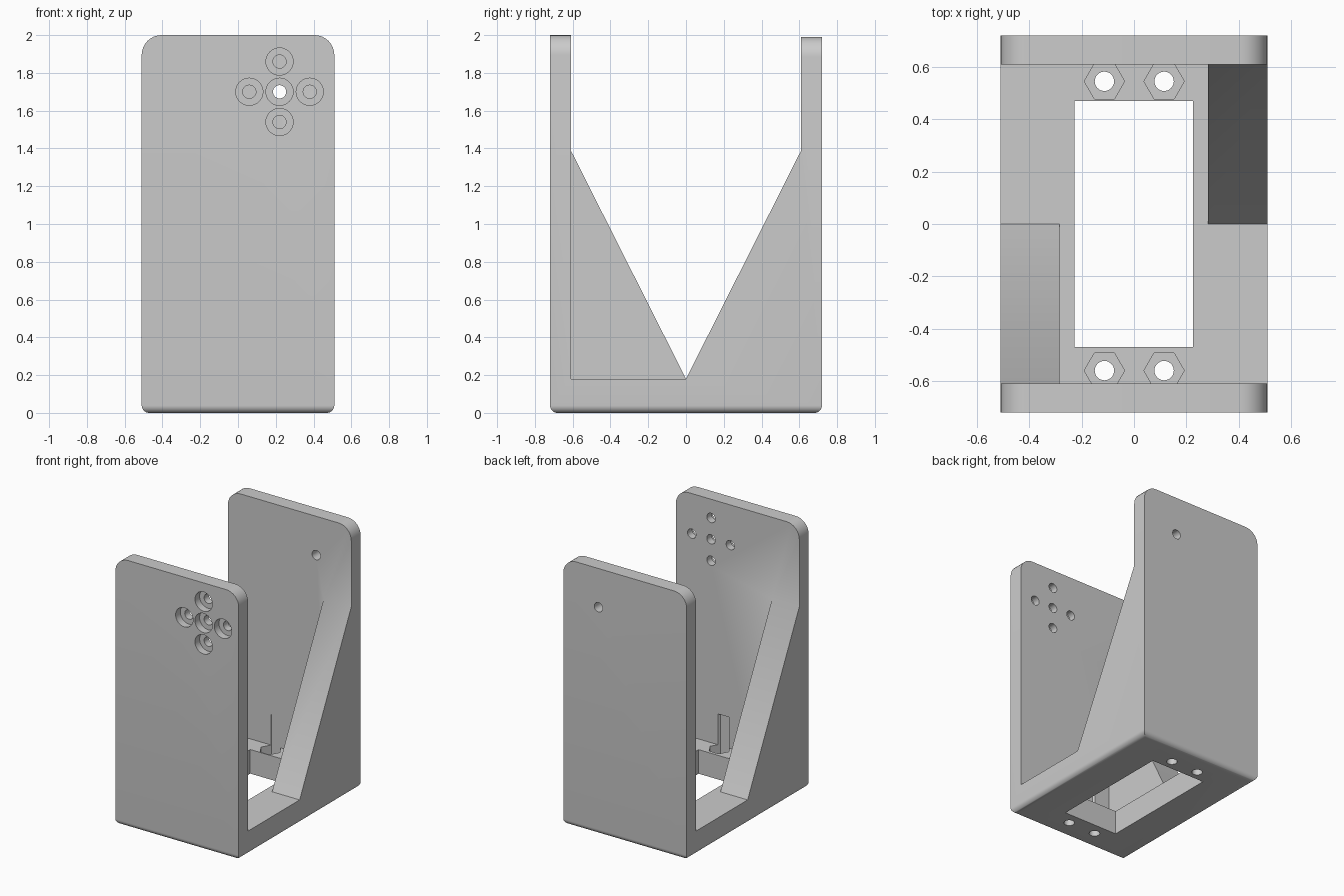
import bpy, bmesh, math
from mathutils import Matrix, Vector

cube = bpy.data.objects.get("Cube")
if cube:
    bpy.data.objects.remove(cube, do_unlink=True)

grey = bpy.data.materials.new("plain grey")
grey.use_nodes = True
grey.diffuse_color = (0.6, 0.6, 0.6, 1)
grey.node_tree.nodes["Principled BSDF"].inputs["Base Color"].default_value = (0.6, 0.6, 0.6, 1)

HALF_X, HALF_Y, INNER_Y, FLOOR = 0.51, 0.72, 0.61, 0.18


def add_object(name, bm):
    bmesh.ops.recalc_face_normals(bm, faces=bm.faces)
    mesh = bpy.data.meshes.new(name)
    bm.to_mesh(mesh)
    bm.free()
    mesh.materials.append(grey)
    obj = bpy.data.objects.new(name, mesh)
    bpy.context.collection.objects.link(obj)
    return obj


def extrude_side(profile, x0, x1):
    """Extrude a (y, z) outline along x."""
    bm = bmesh.new()
    face = bm.faces.new([bm.verts.new((x0, y, z)) for y, z in profile])
    moved = bmesh.ops.extrude_face_region(bm, geom=[face])["geom"]
    verts = [v for v in moved if isinstance(v, bmesh.types.BMVert)]
    bmesh.ops.translate(bm, verts=verts, vec=(x1 - x0, 0, 0))
    return bm


def prism(sides, radius, start, end):
    """Cylinder or hexagon between two points."""
    start, end = Vector(start), Vector(end)
    axis = end - start
    bm = bmesh.new()
    turn = axis.to_track_quat("Z", "Y").to_matrix().to_4x4()
    bmesh.ops.create_cone(bm, cap_ends=True, segments=sides, radius1=radius,
                          radius2=radius, depth=axis.length,
                          matrix=Matrix.Translation((start + end) / 2) @ turn)
    return bm


def combine(target, bm, operation):
    tool = add_object("tool", bm)
    mod = target.modifiers.new("combine", "BOOLEAN")
    mod.operation, mod.solver, mod.object = operation, "EXACT", tool
    bpy.context.view_layer.objects.active = target
    bpy.ops.object.modifier_apply(modifier=mod.name)
    bpy.data.objects.remove(tool, do_unlink=True)


# Channel: floor and two upright walls
outline = [(-HALF_Y, 0), (HALF_Y, 0), (HALF_Y, 1.99), (INNER_Y, 1.99), (INNER_Y, FLOOR),
           (-INNER_Y, FLOOR), (-INNER_Y, 2), (-HALF_Y, 2)]
body = extrude_side(outline, -HALF_X, HALF_X)


def round_edges(test, radius):
    edges = [e for e in body.edges if test(*(v.co for v in e.verts))]
    bmesh.ops.bevel(body, geom=edges, offset=radius, offset_type="OFFSET",
                    segments=8, profile=0.5, affect="EDGES")


# Rounded upper wall corners, then the rounded underside rim
round_edges(lambda a, b: min(a.z, b.z) > 1.9 and abs(a.y - b.y) > 0.05, 0.105)
round_edges(lambda a, b: max(a.z, b.z) < 0.001, 0.04)
bracket = add_object("bracket", body)

# Diagonal gussets on opposite corners, sunk into floor and wall
for side, inner_x in ((1, 0.282), (-1, 0.285)):
    gusset = [(0, FLOOR), (side * INNER_Y, 1.39), (side * 0.66, 1.39),
              (side * 0.66, 0.1), (0, 0.1)]
    combine(bracket, extrude_side(gusset, side * inner_x, side * HALF_X), "UNION")

# Rectangular floor opening
opening = [(-0.47, -0.1), (0.47, -0.1), (0.47, 0.3), (-0.47, 0.3)]
combine(bracket, extrude_side(opening, -0.228, 0.225), "DIFFERENCE")

# Floor bolt holes with hexagonal nut pockets reaching up into the walls
for y in (0.545, -0.56):
    for x in (-0.113, 0.115):
        pocket = prism(6, 0.077, (x, y, 0.09), (x, y, 0.41))
        # Keep the hexagon points along x
        xs = max(v.co.x for v in pocket.verts) - x
        if xs < 0.07:
            bmesh.ops.rotate(pocket, verts=pocket.verts, cent=(x, y, 0),
                             matrix=Matrix.Rotation(math.radians(30), 3, "Z"))
        combine(bracket, pocket, "DIFFERENCE")
        combine(bracket, prism(32, 0.037, (x, y, -0.1), (x, y, 0.12)), "DIFFERENCE")

# Cross of counterbored holes in the front wall
for dx, dz in ((0, 0), (1, 0), (-1, 0), (0, 1), (0, -1)):
    x, z = 0.22 + 0.16 * dx, 1.70 + 0.16 * dz
    combine(bracket, prism(32, 0.072, (x, -0.8, z), (x, -0.665, z)), "DIFFERENCE")
    combine(bracket, prism(32, 0.035, (x, -0.7, z), (x, -0.5, z)), "DIFFERENCE")

# Single hole in the back wall
combine(bracket, prism(32, 0.035, (0.22, 0.5, 1.70), (0.22, 0.8, 1.70)), "DIFFERENCE")

# Merge coplanar faces and shade
bm = bmesh.new()
bm.from_mesh(bracket.data)
bmesh.ops.remove_doubles(bm, verts=bm.verts, dist=0.0001)
bmesh.ops.dissolve_limit(bm, angle_limit=math.radians(0.5), verts=bm.verts, edges=bm.edges)
bm.to_mesh(bracket.data)
bm.free()
bpy.ops.object.select_all(action="DESELECT")
bracket.select_set(True)
bpy.context.view_layer.objects.active = bracket
bpy.ops.object.shade_smooth_by_angle(angle=math.radians(30))
